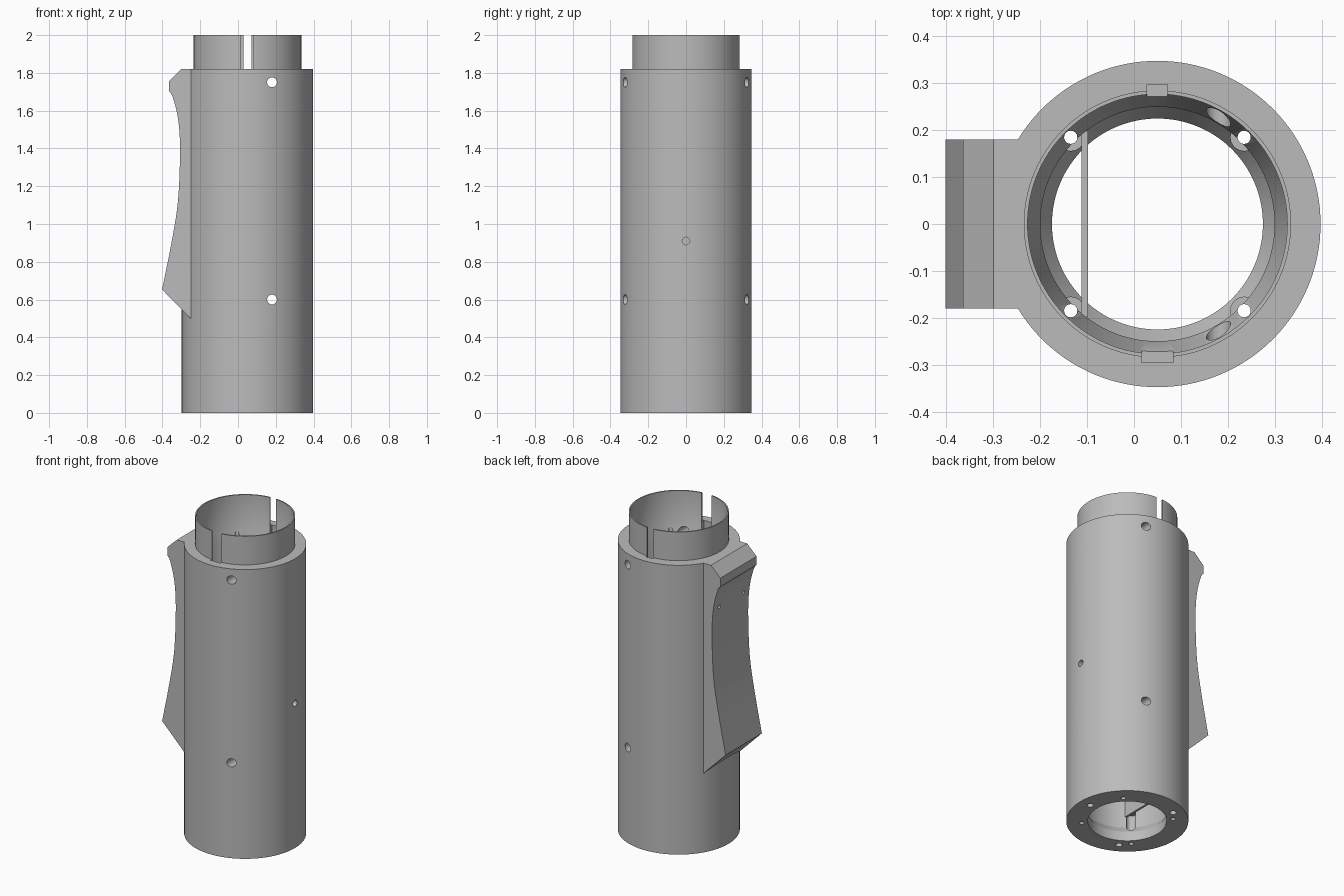
import bpy, bmesh, math
from mathutils import Matrix, Vector

default = bpy.data.objects.get("Cube")
if default:
    bpy.data.objects.remove(default)

CX = 0.05          # tube axis
TOP = 1.82         # shoulder height

grey = bpy.data.materials.new("plain_grey")
grey.use_nodes = True
COLOR = (0.5, 0.5, 0.5, 1)
grey.diffuse_color = COLOR
grey.node_tree.nodes["Principled BSDF"].inputs["Base Color"].default_value = COLOR


def make(name, bm):
    bmesh.ops.recalc_face_normals(bm, faces=bm.faces)
    mesh = bpy.data.meshes.new(name)
    bm.to_mesh(mesh)
    bm.free()
    mesh.materials.append(grey)
    obj = bpy.data.objects.new(name, mesh)
    bpy.context.collection.objects.link(obj)
    return obj


def lathe(name, profile, segments=128):
    """Solid of revolution about the tube axis from (radius, z) points."""
    bm = bmesh.new()
    rings = []
    for r, z in profile:
        rings.append([bm.verts.new((CX + r * math.cos(2 * math.pi * i / segments),
                                    r * math.sin(2 * math.pi * i / segments), z))
                      for i in range(segments)])
    for a, b in zip(rings, rings[1:]):
        for i in range(segments):
            j = (i + 1) % segments
            bm.faces.new((a[i], a[j], b[j], b[i]))
    bm.faces.new(rings[0])
    bm.faces.new(rings[-1])
    return make(name, bm)


def prism(name, outline, half_width):
    """Extrude an x-z outline along y."""
    bm = bmesh.new()
    face = bm.faces.new([bm.verts.new((x, -half_width, z)) for x, z in outline])
    new = bmesh.ops.extrude_face_region(bm, geom=[face])["geom"]
    bmesh.ops.translate(bm, vec=(0, 2 * half_width, 0),
                        verts=[v for v in new if isinstance(v, bmesh.types.BMVert)])
    return make(name, bm)


def box(name, low, high):
    bm = bmesh.new()
    low, high = Vector(low), Vector(high)
    bmesh.ops.create_cube(bm, size=1, matrix=Matrix.Translation((low + high) / 2)
                          @ Matrix.Diagonal((*(high - low), 1)))
    return make(name, bm)


def rod(start, end, radius):
    start, end = Vector(start), Vector(end)
    axis = end - start
    bm = bmesh.new()
    bmesh.ops.create_cone(bm, cap_ends=True, segments=32, radius1=radius, radius2=radius,
                          depth=axis.length, matrix=Matrix.Translation((start + end) / 2)
                          @ axis.to_track_quat("Z", "Y").to_matrix().to_4x4())
    return make("drill", bm)


def combine(target, other, operation):
    mod = target.modifiers.new("combine", "BOOLEAN")
    mod.operation = operation
    mod.solver = "EXACT"
    mod.object = other
    bpy.context.view_layer.objects.active = target
    bpy.ops.object.modifier_apply(modifier=mod.name)
    bpy.data.objects.remove(other)


def cut(other):
    combine(body, other, "DIFFERENCE")


# Outer tube with the narrower neck
body = lathe("tube_body", [(0.348, 0), (0.348, TOP), (0.285, TOP), (0.285, 2)])

# Side grip with a concave face
grip_outline = [(0, 0.5), (-0.25, 0.5), (-0.402, 0.653)]
curve = [(-0.402, 0.653), (-0.349, 0.918), (-0.317, 1.13), (-0.307, 1.395),
         (-0.317, 1.554), (-0.345, 1.67), (-0.365, 1.703)]
for k in range(len(curve) - 1):          # smooth the curve through its points
    p = [Vector(curve[max(0, min(len(curve) - 1, k + d))]) for d in (-1, 0, 1, 2)]
    for s in range(1, 5):
        t = s / 4
        q = 0.5 * (2 * p[1] + (p[2] - p[0]) * t
                   + (2 * p[0] - 5 * p[1] + 4 * p[2] - p[3]) * t ** 2
                   + (3 * p[1] - p[0] - 3 * p[2] + p[3]) * t ** 3)
        grip_outline.append(tuple(q))
grip_outline += [(-0.365, 1.757), (-0.3, TOP), (0, TOP)]
combine(body, prism("grip", grip_outline, 0.18), "UNION")

# Stepped bore with a chamfer at each end
cut(lathe("bore", [(0.225, -0.1), (0.225, 0.06), (0.25, 0.1), (0.25, 1.72),
                   (0.277, 1.78), (0.277, 2.1)]))

# Neck slots, front wide and back narrow
cut(box("front_slot", (0.016, -0.295, 1.77), (0.083, -0.24, 2.1)))
cut(box("back_slot", (0.028, 0.24, 1.77), (0.071, 0.298, 2.1)))

# Cross holes through front and back walls
for z in (0.6, 1.75):
    cut(rod((0.18, -0.5, z), (0.18, 0.5, z), 0.026))

# Small hole in the side wall
cut(rod((0.2, 0, 0.91), (0.5, 0, 0.91), 0.02))

# Long screw holes with recesses above the bottom rim
for sx in (-1, 1):
    for sy in (-1, 1):
        x, y = CX + sx * 0.185, sy * 0.185
        cut(rod((x, y, -0.1), (x, y, 1.85), 0.014))
        cut(rod((x, y, 0.04), (x, y, 0.2), 0.029))

# Blind holes in the bottom rim
for k in range(3):
    a = k * math.tau / 3
    x, y = CX + 0.277 * math.cos(a), 0.277 * math.sin(a)
    cut(rod((x, y, -0.1), (x, y, 0.2), 0.019))

# Small holes in the grip face
for y in (-0.12, 0.12):
    cut(rod((-0.45, y, 1.54), (-0.26, y, 1.54), 0.011))

# Thin divider inside the bore
divider = box("inner_divider", (-0.112, -0.198, 0.17), (-0.098, 0.198, 1.6))

# Smooth round walls, keep crisp edges
bpy.ops.object.select_all(action="DESELECT")
body.select_set(True)
bpy.context.view_layer.objects.active = body
bpy.ops.object.shade_smooth_by_angle(angle=math.radians(25))
